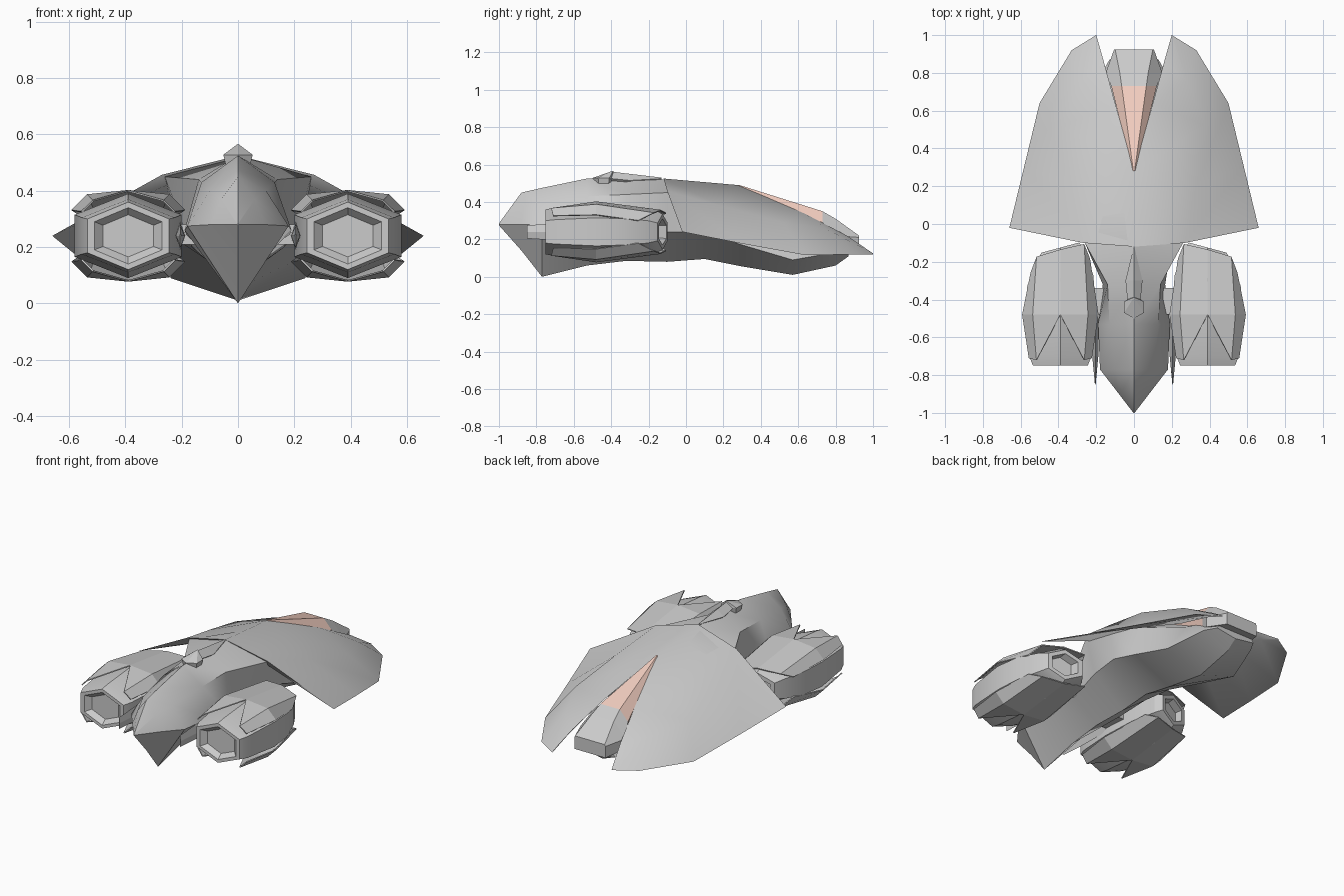
import bpy, bmesh, math

if "Cube" in bpy.data.objects:
    bpy.data.objects.remove(bpy.data.objects["Cube"])

CX, CZ = 0.39, 0.24   # pod axis


def build(name, verts, faces, mirror=False, thick=0, smooth=0):
    me = bpy.data.meshes.new(name)
    me.from_pydata(verts, [], faces)
    bm = bmesh.new()
    bm.from_mesh(me)
    bmesh.ops.remove_doubles(bm, verts=bm.verts, dist=0.0005)
    bmesh.ops.recalc_face_normals(bm, faces=bm.faces)
    bm.to_mesh(me)
    bm.free()
    ob = bpy.data.objects.new(name, me)
    bpy.context.collection.objects.link(ob)
    if thick:
        m = ob.modifiers.new("thickness", 'SOLIDIFY')
        m.thickness = thick
        m.offset = 0
    if mirror:
        m = ob.modifiers.new("mirror", 'MIRROR')
        m.merge_threshold = 0.002
    if smooth:
        bpy.ops.object.select_all(action='DESELECT')
        ob.select_set(True)
        bpy.context.view_layer.objects.active = ob
        bpy.ops.object.shade_smooth_by_angle(angle=math.radians(smooth))
    return ob


def loft(name, rings, **kw):
    n = len(rings[0])
    verts = [p for r in rings for p in r]
    faces = [(i * n + j, i * n + (j + 1) % n, (i + 1) * n + (j + 1) % n, (i + 1) * n + j)
             for i in range(len(rings) - 1) for j in range(n)]
    faces += [tuple(range(n)), tuple(range(len(verts) - n, len(verts)))]
    return build(name, verts, faces, **kw)


def section(y, top, sx, sz, wx, wz, bot):
    # six-sided fuselage section: crest, shoulders, flanks, keel
    return [(0, y, top), (sx, y, sz), (wx, y, wz), (0, y, bot), (-wx, y, wz), (-sx, y, sz)]


def block(y, tx, tz, sx, sz, bz):
    # flat-topped section for the tail parts
    return [(tx, y, tz), (sx, y, sz), (sx, y, bz), (-sx, y, bz), (-sx, y, sz), (-tx, y, tz)]


# Central fuselage with pointed nose and keel
fuselage = [(-1.0, .285, .002, .283, .003, .28, .275),
            (-.88, .45, .06, .37, .095, .28, .14),
            (-.77, .475, .10, .40, .18, .275, 0),
            (-.53, .525, .13, .43, .19, .26, .06),
            (-.32, .525, .14, .44, .165, .20, .085),
            (-.10, .52, .26, .45, .20, .24, .08),
            (.10, .50, .25, .40, .23, .235, .095),
            (.30, .46, .22, .35, .245, .17, .055),
            (.57, .35, .10, .28, .24, .09, .01),
            (.80, .25, .10, .21, .17, .13, .06),
            (.87, .20, .10, .18, .13, .13, .11)]
loft("fuselage", [section(*s) for s in fuselage], smooth=30)

# Thin carapace wing: columns are centre/notch edge, crease, rim, underside root
rows = [[(0, -.12, .525), (.27, -.10, .457), (.66, -.02, .24), (.23, -.08, .43)],
        [(0, .28, .49), (.33, .20, .375), (.58, .31, .175), (.22, .28, .36)],
        [(.10, .64, .335), (.38, .52, .29), (.50, .64, .115), (.18, .62, .25)],
        [(.16, .86, .22), (.28, .76, .25), (.33, .92, .12), (.19, .86, .18)],
        [(.20, 1.0, .125), (.20, 1.0, .125), (.20, 1.0, .12), (.20, 1.0, .12)]]
verts = [p for r in rows for p in r]
faces = [(4 * i + j, 4 * i + j + 1, 4 * i + j + 5, 4 * i + j + 4)
         for i in range(4) for j in range(3)]
faces += [(4 * i + 3, 4 * i, 4 * i + 4, 4 * i + 7) for i in range(1, 4)]
faces.append((0, 1, 2, 3))
build("carapace_wings", verts, faces, mirror=True, smooth=50)

# Tinted panel and tail block inside the rear notch
tint = bpy.data.materials.new("tinted_panel")
tint.diffuse_color = (.90, .62, .53, 1)
tint.use_nodes = True
tint.node_tree.nodes["Principled BSDF"].inputs["Base Color"].default_value = tint.diffuse_color
panel = loft("rear_window", [block(.28, .003, .492, .008, .485, .46),
                             block(.73, .065, .35, .12, .29, .2)])
panel.data.materials.append(tint)
loft("tail_block", [block(.73, .065, .35, .12, .29, .2),
                    block(.80, .075, .31, .15, .22, .16),
                    block(.925, .10, .22, .105, .21, .14)])

# Dorsal blade and its small faceted knob
blade = [(-.40, .562, .035, .525), (-.30, .55, .045, .515), (-.13, .53, .004, .525)]
loft("dorsal_blade", [[(0, y, t), (w, y, z), (0, y, .48), (-w, y, z)] for y, t, w, z in blade])
loft("dorsal_knob", [[(r * math.sin(k * math.pi / 3), -.45 + dy + r * math.cos(k * math.pi / 3), z)
                      for k in range(6)]
                     for r, dy, z in ((.05, .01, .49), (.06, .01, .528), (.002, .06, .566))])


# Engine pods: six-sided shells with stepped ends, the rear face slanted outwards
def slant(x, y):
    return y - .27 * (x - CX) * max(0, min(1, (y + .48) / .3))


def hexring(y, rx, rz):
    pts = [(CX + rx * math.sin(k * math.pi / 3) / .866, CZ + rz * math.cos(k * math.pi / 3))
           for k in range(6)]
    return [(x, slant(x, y), z) for x, z in pts]


pod = [(-.17, .05, .05), (-.17, .065, .065), (-.125, .075, .07), (-.125, .10, .095),
       (-.17, .13, .12), (-.30, .175, .14), (-.48, .19, .15), (-.70, .165, .13),
       (-.75, .145, .12), (-.75, .12, .10), (-.72, .09, .075)]
loft("engine_pod", [hexring(*r) for r in pod], mirror=True, smooth=20)

# Armour plates above and below each pod, ending in forked prongs
half = [(0, -.135, .115), (.125, -.14, .10), (.155, -.22, .06), (0, -.48, .16), (.145, -.48, .145),
        (.20, -.48, .09), (.125, -.72, .125), (.165, -.71, .085)]
quads = [(0, 1, 4, 3), (1, 2, 5, 4), (3, 4, 6), (4, 5, 7, 6)]
verts, faces = [], []
for sx in (1, -1):
    for sz in (1, -1):
        base = len(verts)
        verts += [(CX + sx * x, slant(CX + sx * x, y), CZ + sz * z) for x, y, z in half]
        faces += [tuple(base + i for i in q) for q in quads]
build("pod_armour", verts, faces, mirror=True, thick=.006)

# Slim blades on the inner side of each pod
loft("inner_blade", [[(.205 + w, y, .24), (.205, y, .24 + h), (.205 - w, y, .24), (.205, y, .24 - h)]
                     for y, w, h in ((-.85, .002, .035), (-.70, .016, .045), (-.48, .018, .05))],
     mirror=True)

# Short pylons joining pods to fuselage
loft("pod_pylon", [[(x, -.48, .21), (x, -.34, .21), (x, -.34, .28), (x, -.48, .28)]
                   for x in (.12, .26)], mirror=True)
